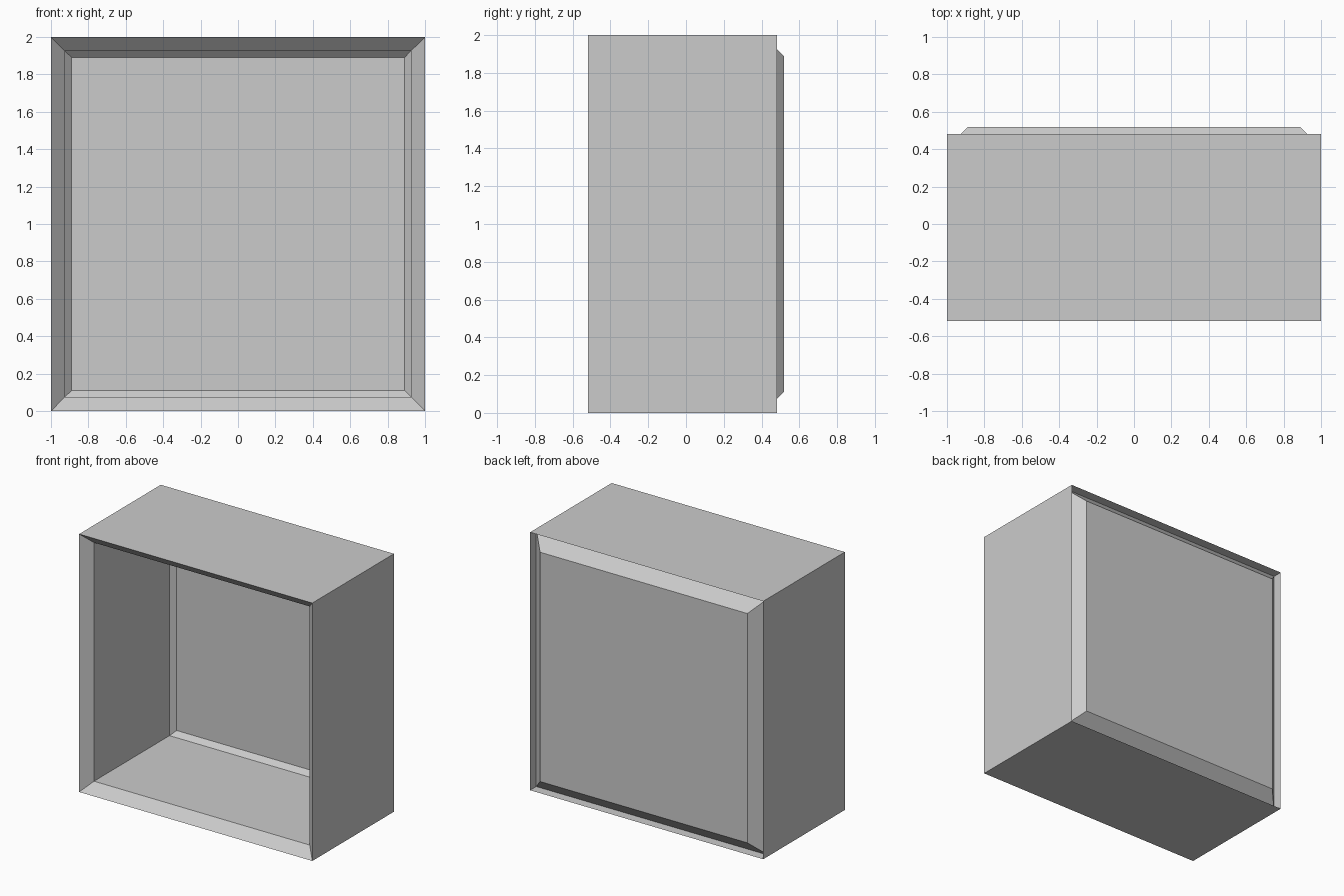
import bpy
import bmesh

if "Cube" in bpy.data.objects:
    bpy.data.objects.remove(bpy.data.objects["Cube"])


def square_rings(name, profile, cap=False):
    """Skin square rings given as (half width, y); optionally close the last."""
    bm = bmesh.new()
    rings = []
    for h, y in profile:
        rings.append([bm.verts.new((sx * h, y, 1 + sz * h))
                      for sx, sz in ((-1, -1), (1, -1), (1, 1), (-1, 1))])
    for a, b in zip(rings, rings[1:]):
        for i in range(4):
            j = (i + 1) % 4
            bm.faces.new((a[i], a[j], b[j], b[i]))
    if cap:
        bm.faces.new(rings[-1])
    mesh = bpy.data.meshes.new(name)
    bm.to_mesh(mesh)
    bm.free()
    obj = bpy.data.objects.new(name, mesh)
    bpy.context.collection.objects.link(obj)
    return obj


FRONT, BACK, REAR = -0.518, 0.482, 0.518
RIM = 0.075
INNER = 1 - RIM

# Open box: outer walls, bevelled front rim, inner walls, chamfer, back panel
square_rings("box_shell", [
    (1, BACK), (1, FRONT), (INNER, FRONT + RIM),
    (INNER, BACK), (INNER - (REAR - BACK), REAR)], cap=True)

# Sloped strip recessed behind the outer walls, in line with the chamfer
square_rings("rear_slope", [(INNER, BACK), (1, BACK - RIM)])
